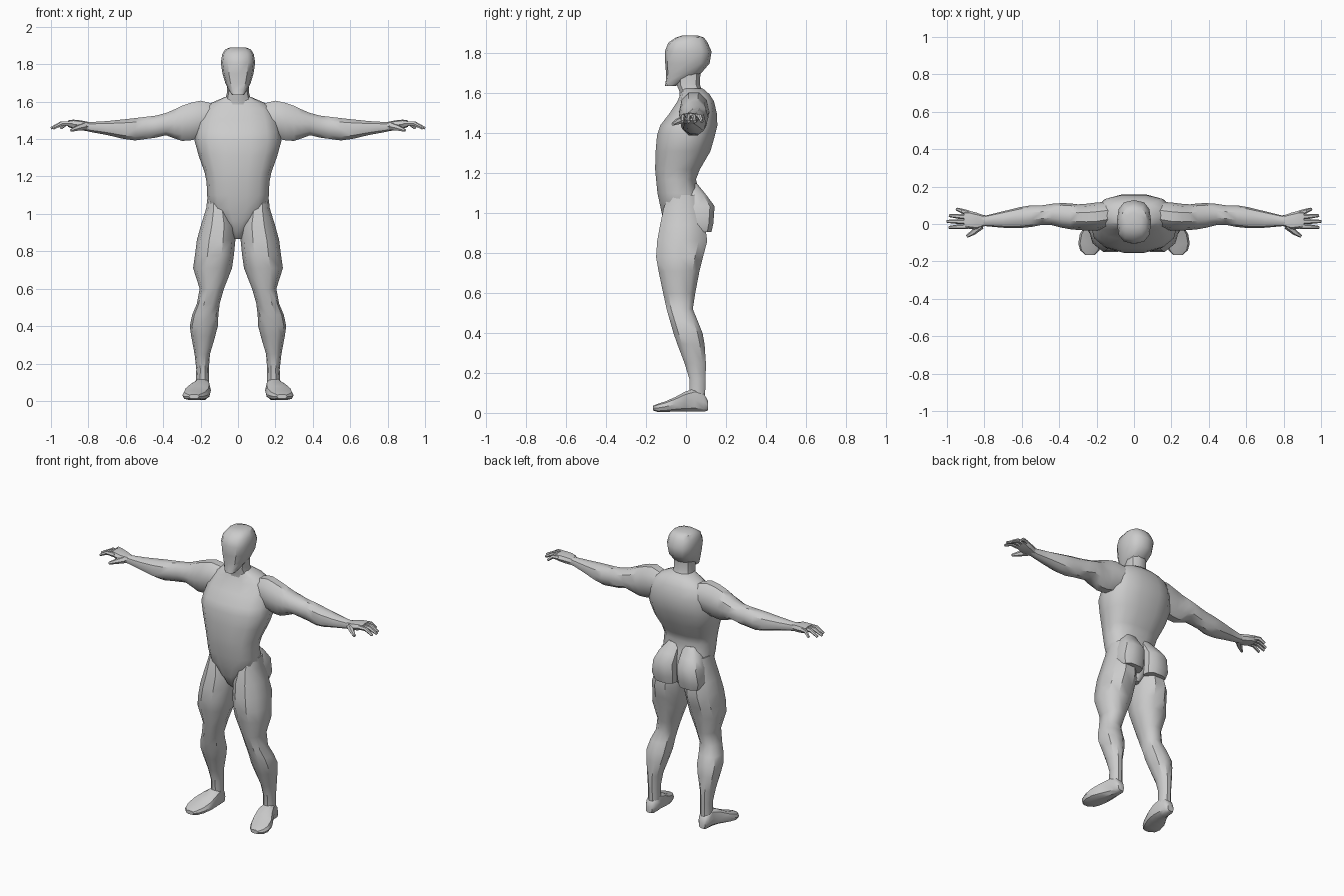
import bpy, bmesh, math
from mathutils import Vector

skin = bpy.data.materials.new("light grey")
skin.diffuse_color = (0.6, 0.6, 0.6, 1)


def spow(v, p):
    return math.copysign(abs(v) ** p, v)


def finish(name, bm, mirror, angle=38):
    bmesh.ops.recalc_face_normals(bm, faces=bm.faces)
    me = bpy.data.meshes.new(name)
    bm.to_mesh(me)
    bm.free()
    me.materials.append(skin)
    ob = bpy.data.objects.new(name, me)
    bpy.context.collection.objects.link(ob)
    if mirror:
        m = ob.modifiers.new("mirror", 'MIRROR')
        m.use_mirror_merge = False
    bpy.ops.object.select_all(action='DESELECT')
    ob.select_set(True)
    bpy.context.view_layer.objects.active = ob
    bpy.ops.object.shade_smooth_by_angle(angle=math.radians(angle))
    return ob


def skin_rings(bm, rings):
    """Bridge a list of point rings and close both ends."""
    rows = [[bm.verts.new(p) for p in r] for r in rings]
    n = len(rows[0])
    for a, b in zip(rows, rows[1:]):
        for i in range(n):
            j = (i + 1) % n
            bm.faces.new((a[i], a[j], b[j], b[i]))
    bm.faces.new(rows[0])
    bm.faces.new(rows[-1])


def loft(name, axis, sections, sides=10, power=2.4, mirror=True, angle=38):
    """Sections are (position, u min, u max, v min, v max) along one axis."""
    bm = bmesh.new()
    rings = []
    for t, u0, u1, v0, v1 in sections:
        ring = []
        for i in range(sides):
            a = 2 * math.pi * i / sides
            u = (u0 + u1) / 2 + (u1 - u0) / 2 * spow(math.cos(a), 2 / power)
            v = (v0 + v1) / 2 + (v1 - v0) / 2 * spow(math.sin(a), 2 / power)
            ring.append({'x': (t, u, v), 'y': (u, t, v), 'z': (u, v, t)}[axis])
        rings.append(ring)
    skin_rings(bm, rings)
    return finish(name, bm, mirror, angle)


def column(name, rows, **kw):
    """Symmetric upright part from (z, half width, front y, back y)."""
    return loft(name, 'z', [(z, -w, w, f, b) for z, w, f, b in rows],
                mirror=False, **kw)


def digit(name, path, radii):
    """Tapered six-sided finger following a path."""
    bm = bmesh.new()
    pts = [Vector(p) for p in path]
    rings = []
    for k, p in enumerate(pts):
        d = (pts[min(k + 1, len(pts) - 1)] - pts[max(k - 1, 0)]).normalized()
        side = d.cross(Vector((0, 0, 1))).normalized()
        up = side.cross(d)
        rings.append([p + radii[k] * (side * math.cos(i * math.pi / 3)
                                      + up * math.sin(i * math.pi / 3))
                      for i in range(6)])
    skin_rings(bm, rings)
    return finish(name, bm, True)


# Head, neck and torso
column("head", [
    (1.636, .032, -.106, -.055), (1.665, .05, -.101, .00), (1.70, .068, -.10, .075),
    (1.75, .083, -.104, .118), (1.81, .092, -.106, .128), (1.855, .084, -.088, .108),
    (1.88, .068, -.05, .09), (1.89, .04, -.02, .06)], sides=12, power=2.6)
column("neck", [
    (1.56, .085, -.035, .105), (1.61, .068, -.035, .085),
    (1.645, .06, -.05, .072), (1.71, .06, -.045, .075)])
column("torso", [
    (.865, .022, -.05, .04), (.90, .04, -.09, .07), (.96, .092, -.115, .085),
    (1.03, .158, -.13, .085), (1.10, .165, -.145, .07), (1.17, .168, -.152, .052),
    (1.22, .178, -.157, .072), (1.31, .21, -.155, .125), (1.39, .232, -.148, .148),
    (1.44, .225, -.132, .16), (1.50, .215, -.085, .157), (1.56, .19, -.045, .142),
    (1.595, .14, -.03, .12), (1.625, .07, -.02, .085)], sides=14, power=2.5)

# Buttocks with a flat lower edge
loft("buttock", 'z', [
    (.905, .012, .165, -.02, .13), (.95, .006, .18, -.02, .14),
    (1.035, .006, .165, -.02, .146), (1.09, .008, .145, -.02, .105),
    (1.15, .012, .10, -.02, .055)], sides=10, power=2.8)

# Leg from hip to ankle
loft("leg", 'z', [
    (1.09, .06, .163, -.09, .06), (1.03, .045, .17, -.115, .08),
    (.94, .016, .198, -.135, .10), (.86, .014, .22, -.15, .112),
    (.78, .022, .23, -.155, .09), (.71, .032, .24, -.142, .072),
    (.60, .075, .205, -.118, .05), (.52, .098, .22, -.10, .037),
    (.46, .105, .245, -.083, .062), (.40, .108, .258, -.066, .086),
    (.345, .122, .25, -.047, .096), (.25, .15, .232, -.01, .102),
    (.17, .156, .223, .015, .10), (.11, .154, .225, .015, .098),
    (.05, .157, .222, .02, .098)], sides=10, power=2.3)

# Foot turned slightly outward
loft("foot", 'y', [
    (.11, .17, .215, .012, .06), (.09, .155, .228, .004, .10),
    (.045, .15, .235, .004, .125), (-.005, .145, .26, .006, .108),
    (-.055, .148, .29, .006, .08), (-.105, .165, .298, .003, .058),
    (-.14, .185, .288, .003, .047), (-.165, .208, .262, .012, .036)],
    sides=10, power=2.7)

# Arm held straight out, shoulder to wrist
loft("arm", 'x', [
    (.13, -.02, .12, 1.43, 1.592), (.20, -.035, .115, 1.40, 1.61),
    (.255, -.035, .108, 1.388, 1.598), (.30, -.032, .105, 1.386, 1.582),
    (.34, -.028, .11, 1.40, 1.562), (.385, -.02, .112, 1.418, 1.542),
    (.44, -.006, .108, 1.405, 1.528), (.49, -.004, .10, 1.398, 1.522),
    (.55, -.016, .10, 1.39, 1.515), (.61, -.022, .09, 1.398, 1.508),
    (.70, -.02, .068, 1.42, 1.498), (.79, -.012, .046, 1.437, 1.492),
    (.83, -.012, .05, 1.448, 1.494)], sides=10, power=2.2)

# Palm, four fingers and thumb
loft("palm", 'x', [
    (.80, -.012, .046, 1.442, 1.492), (.84, -.03, .06, 1.447, 1.50),
    (.88, -.026, .07, 1.455, 1.504), (.908, -.02, .07, 1.465, 1.50)],
    sides=8, power=2.6)
fingers = [("index", -.012, -.018, .988), ("middle", .012, .014, 1.0),
           ("ring", .036, .045, .987), ("little", .058, .08, .948)]
for name, y0, y1, tip in fingers:
    mid = (.89 + tip) / 2
    digit(name + "_finger",
          [(.885, y0, 1.482), (mid, (y0 + y1) / 2, 1.484), (tip, y1, 1.458)],
          (.015, .0125, .008))
digit("thumb", [(.82, -.008, 1.468), (.86, -.045, 1.458), (.893, -.066, 1.446)],
      (.022, .015, .008))
